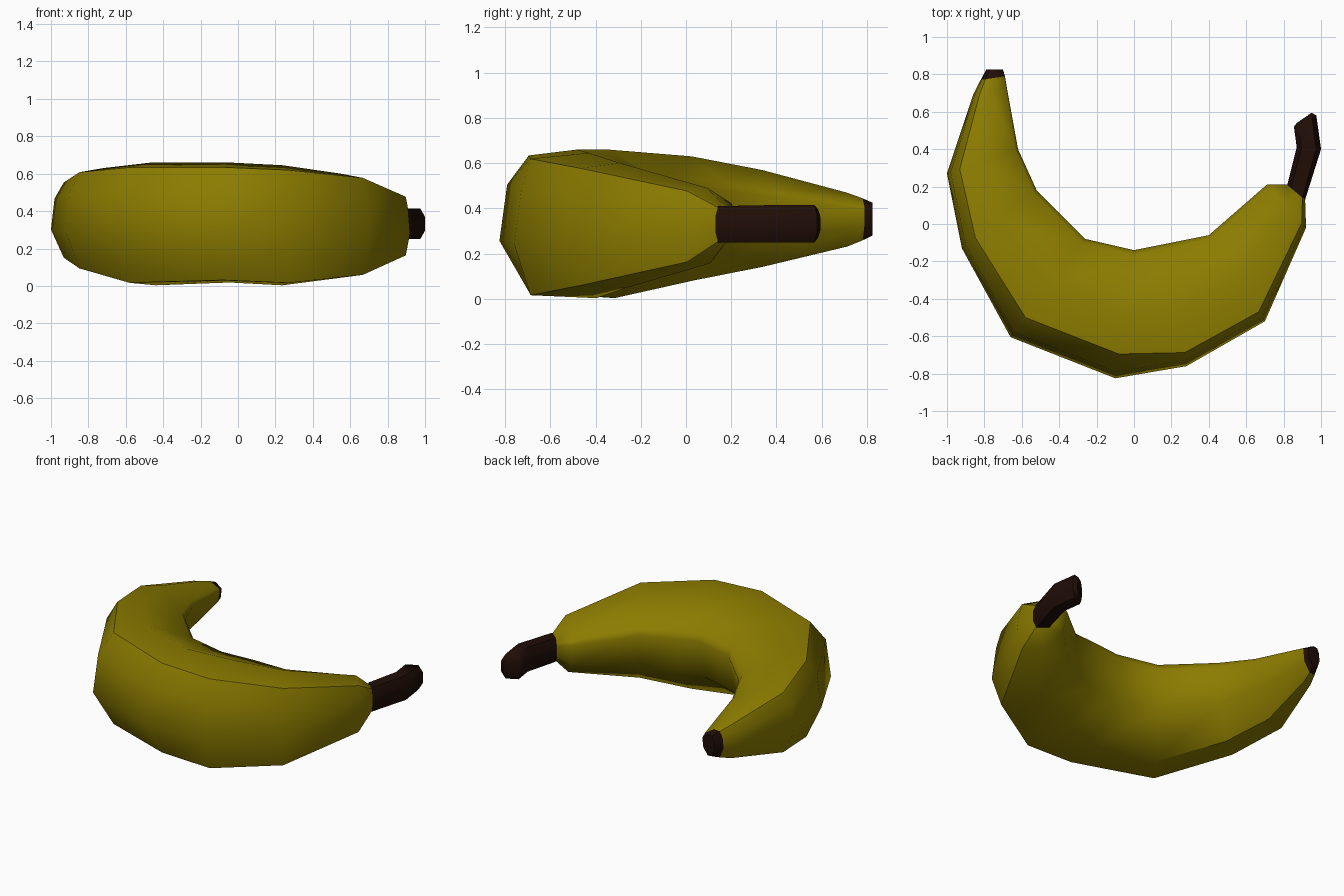
import bpy, bmesh, math

if "Cube" in bpy.data.objects:
    bpy.data.objects.remove(bpy.data.objects["Cube"])

# Each station: outer x, y, inner x, y, lowest z, highest z, width of outer bevel
BODY = [
    (-0.82, 0.77, -0.69, 0.79, 0.258, 0.445, 0.2),
    (-0.86, 0.69, -0.68, 0.73, 0.23, 0.47, 0.2),
    (-1.00, 0.27, -0.62, 0.40, 0.14, 0.57, 0.18),
    (-0.92, -0.13, -0.52, 0.18, 0.08, 0.63, 0.18),
    (-0.66, -0.605, -0.26, -0.08, 0.00, 0.66, 0.2),
    (-0.10, -0.825, 0.00, -0.14, 0.015, 0.66, 0.19),
    (0.28, -0.76, 0.20, -0.10, 0.00, 0.645, 0.11),
    (0.70, -0.52, 0.40, -0.06, 0.045, 0.6, 0.11),
    (0.92, -0.02, 0.71, 0.21, 0.155, 0.49, 0.11),
    (0.915, 0.13, 0.82, 0.21, 0.25, 0.41, 0.15),
]
TIP = [(-0.79, 0.825, -0.70, 0.825, 0.28, 0.425, 0.2), BODY[0]]
STEM = [
    BODY[-1],
    (1.00, 0.40, 0.87, 0.41, 0.25, 0.415, 0.2),
    (0.975, 0.58, 0.855, 0.52, 0.25, 0.415, 0.2),
    (0.95, 0.595, 0.87, 0.54, 0.27, 0.395, 0.2),
]

# Cross-section: position from outer to inner side (None = bevel width), height -1 to 1
PEEL = [(0, -0.25), (0.05, 0.52), (None, 0.92), (0.5, 1),
        (0.96, 0.6), (1, 0.45), (0.92, -0.35), (0.55, -0.99), (None, -0.95)]
ROUND = [(0, -0.45), (0, 0.45), (None, 1), (0.8, 1),
         (1, 0.45), (1, -0.45), (0.8, -1), (None, -1)]


def material(name, color):
    m = bpy.data.materials.new(name)
    m.diffuse_color = color
    m.use_nodes = True
    m.node_tree.nodes["Principled BSDF"].inputs["Base Color"].default_value = m.diffuse_color
    return m


def loft(name, stations, profile, mat, angle):
    bm = bmesh.new()
    rings = []
    for ox, oy, ix, iy, lo, hi, bevel in stations:
        mid, half = (lo + hi) / 2, (hi - lo) / 2
        ring = []
        for t, h in profile:
            t = bevel if t is None else t
            ring.append(bm.verts.new((ox + (ix - ox) * t, oy + (iy - oy) * t, mid + half * h)))
        rings.append(ring)
    n = len(profile)
    for a, b in zip(rings, rings[1:]):
        for i in range(n):
            j = (i + 1) % n
            bm.faces.new((a[i], a[j], b[j], b[i]))
    bm.faces.new(rings[0][::-1])
    bm.faces.new(rings[-1])
    bmesh.ops.recalc_face_normals(bm, faces=bm.faces[:])
    mesh = bpy.data.meshes.new(name)
    bm.to_mesh(mesh)
    bm.free()
    mesh.materials.append(mat)
    ob = bpy.data.objects.new(name, mesh)
    bpy.context.collection.objects.link(ob)
    bpy.ops.object.select_all(action='DESELECT')
    ob.select_set(True)
    bpy.context.view_layer.objects.active = ob
    bpy.ops.object.shade_smooth_by_angle(angle=math.radians(angle))
    return ob


yellow = material("peel_yellow", (0.26, 0.2, 0.0, 1))
brown = material("dark_brown", (0.014, 0.004, 0.002, 1))

# Curved fruit body, dark blossom tip and bent stem
loft("banana_body", BODY, PEEL, yellow, 45)
loft("blossom_tip", TIP, PEEL, brown, 45)
loft("stem", STEM, ROUND, brown, 50)
